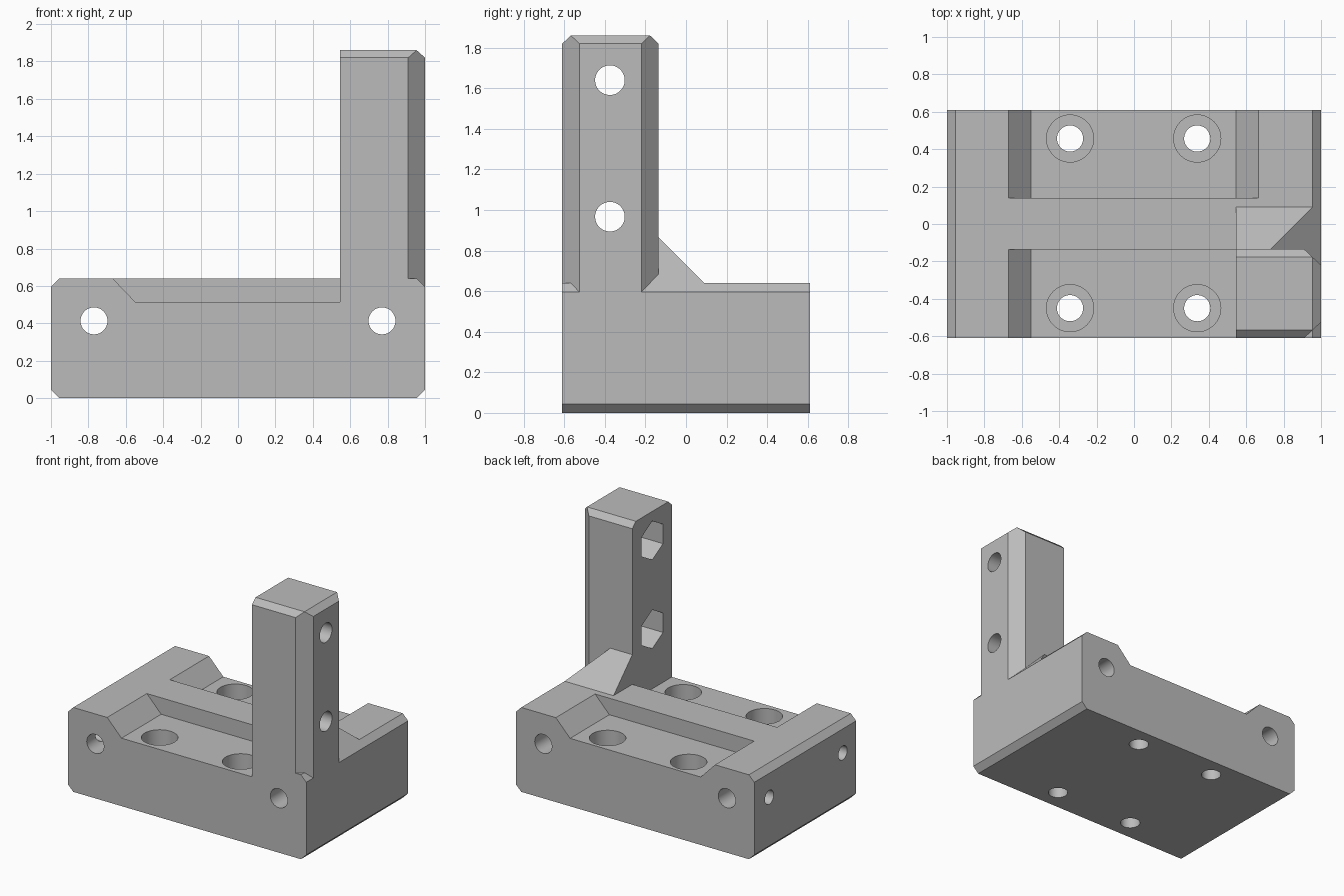
import bpy, bmesh, math
from mathutils import Vector, Matrix

if "Cube" in bpy.data.objects:
    bpy.data.objects.remove(bpy.data.objects["Cube"])

grey = bpy.data.materials.new("plain grey")
grey.diffuse_color = (0.5, 0.5, 0.5, 1)
grey.use_nodes = True
grey.node_tree.nodes["Principled BSDF"].inputs["Base Color"].default_value = grey.diffuse_color


def finish(bm, name):
    bmesh.ops.recalc_face_normals(bm, faces=bm.faces)
    mesh = bpy.data.meshes.new(name)
    bm.to_mesh(mesh)
    bm.free()
    mesh.materials.append(grey)
    ob = bpy.data.objects.new(name, mesh)
    bpy.context.collection.objects.link(ob)
    return ob


def hull(name, points):
    """Convex solid around a few corner points."""
    bm = bmesh.new()
    for p in points:
        bm.verts.new(p)
    bmesh.ops.convex_hull(bm, input=bm.verts)
    bmesh.ops.dissolve_limit(bm, angle_limit=0.002, verts=bm.verts, edges=bm.edges)
    return finish(bm, name)


def prism_y(name, profile, y0, y1):
    return hull(name, [(x, y, z) for y in (y0, y1) for x, z in profile])


def rod(name, start, end, radius, sides=48, turn=0.0):
    """Cylinder or prism between two points."""
    a, b = Vector(start), Vector(end)
    d = b - a
    bm = bmesh.new()
    m = (Matrix.Translation((a + b) / 2) @ d.to_track_quat('Z', 'Y').to_matrix().to_4x4()
         @ Matrix.Rotation(turn, 4, 'Z'))
    bmesh.ops.create_cone(bm, cap_ends=True, segments=sides, radius1=radius,
                          radius2=radius, depth=d.length, matrix=m)
    return finish(bm, name)


def combine(target, tool, operation):
    mod = target.modifiers.new(operation.lower(), 'BOOLEAN')
    mod.operation, mod.solver, mod.object = operation, 'EXACT', tool
    bpy.context.view_layer.objects.active = target
    bpy.ops.object.modifier_apply(modifier=mod.name)
    bpy.data.objects.remove(tool, do_unlink=True)


# Base block with chamfered ends
c = 0.045
H = 0.64
body = prism_y("bracket_body", [(-1, c), (-1 + c, 0), (1 - c, 0), (1, c),
                                (1, H - c), (1 - c, H), (-1 + c, H), (-1, H - c)], -0.61, 0.61)

# Pockets with sloped ends, in front of and behind the centre ridge
combine(body, prism_y("front_pocket", [(-0.79, 0.765), (-0.55, 0.515), (0.545, 0.515),
                                       (0.545, 0.765)], -0.8, -0.135), 'DIFFERENCE')
combine(body, prism_y("back_pocket", [(-0.79, 0.765), (-0.55, 0.515), (0.545, 0.515),
                                      (0.785, 0.765)], 0.14, 0.8), 'DIFFERENCE')

# Upright post with chamfered outer edges and top
outline = [(0.545, -0.61), (0.91, -0.61), (1, -0.525), (1, -0.22), (0.91, -0.135), (0.545, -0.135)]
points = [(x, y, z) for z in (0.3, 1.82) for x, y in outline]
points += [(x, y, 1.86) for x in (0.545, 0.955) for y in (-0.5675, -0.1775)]
combine(body, hull("post", points), 'UNION')

# Sloped gusset behind the post
combine(body, hull("gusset", [(0.545, -0.3, 0.62), (0.975, -0.3, 0.62), (0.975, 0.11, 0.62),
                              (0.545, 0.11, 0.62), (0.545, -0.3, 1.03), (0.565, -0.3, 1.03)]), 'UNION')

# Counterbored vertical screw holes
for x in (-0.342, 0.338):
    for y in (-0.45, 0.457):
        combine(body, rod("screw_hole", (x, y, -0.1), (x, y, 0.8), 0.07), 'DIFFERENCE')
        combine(body, rod("counterbore", (x, y, 0.3), (x, y, 0.8), 0.126), 'DIFFERENCE')

# Cross holes from front to back
for x in (-0.77, 0.77):
    combine(body, rod("cross_hole", (x, -0.8, 0.413), (x, 0.8, 0.413), 0.072), 'DIFFERENCE')

# Small holes in the left end that meet the cross hole
for y in (-0.45, 0.43):
    combine(body, rod("end_hole", (-1.2, y, 0.413), (-0.77, y, 0.413), 0.053, 32), 'DIFFERENCE')

# Post holes with hexagonal nut recesses on the inner face
for z in (0.967, 1.64):
    combine(body, rod("post_hole", (0.4, -0.375, z), (1.2, -0.375, z), 0.073), 'DIFFERENCE')
    bm = [(x, -0.375 + 0.147 * math.sin(i * math.pi / 3), z + 0.147 * math.cos(i * math.pi / 3))
          for x in (0.4, 0.745) for i in range(6)]
    combine(body, hull("nut_recess", bm), 'DIFFERENCE')

# Keep edges sharp and hole walls smooth
bpy.ops.object.select_all(action='DESELECT')
body.select_set(True)
bpy.context.view_layer.objects.active = body
bpy.ops.object.shade_smooth_by_angle(angle=math.radians(25))
